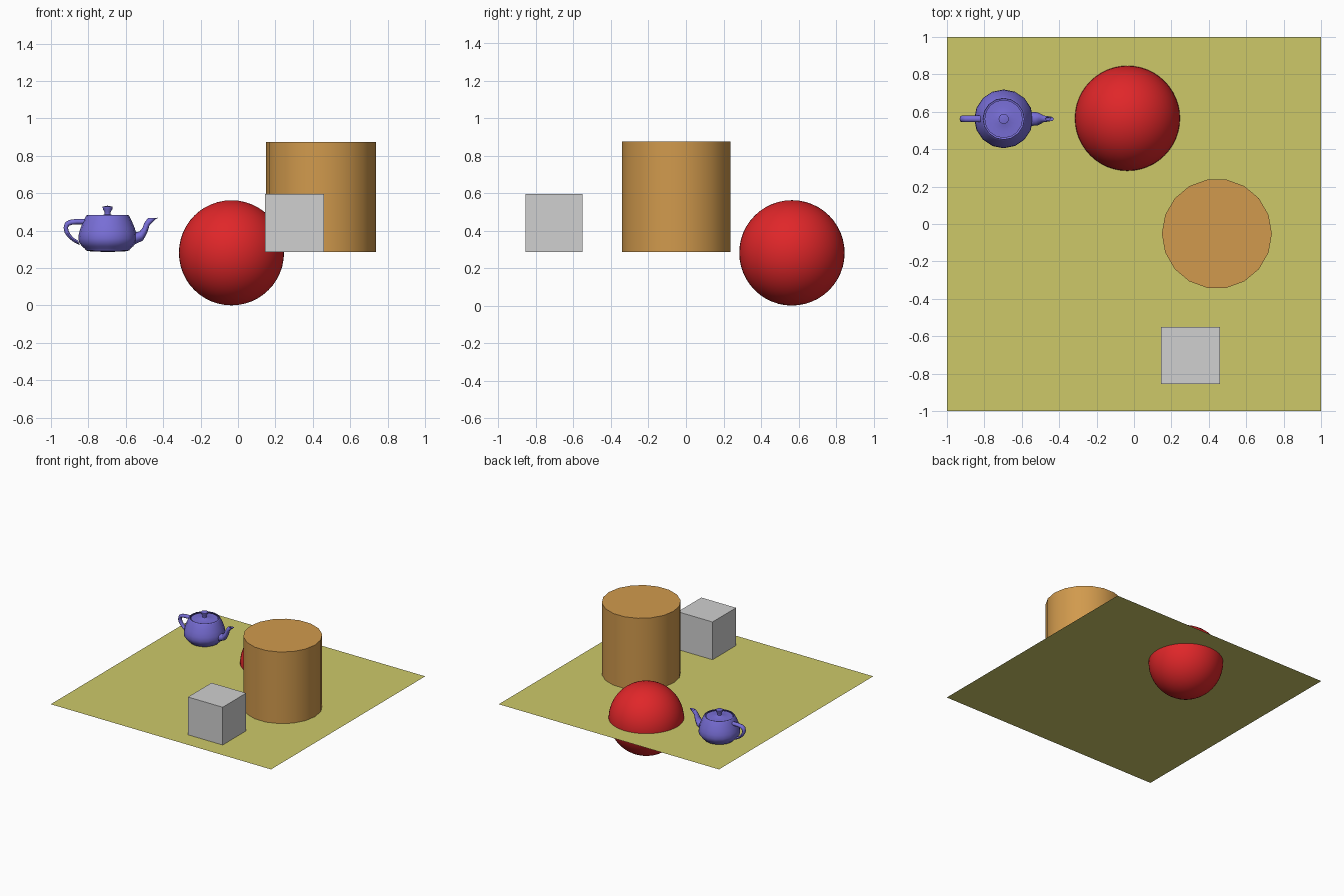
import bpy, bmesh, math
from mathutils import Matrix, Vector

cube = bpy.data.objects.get("Cube")
if cube:
    bpy.data.objects.remove(cube)

FLOOR = 0.285


def material(name, *srgb):
    col = [((c / 255 + 0.055) / 1.055) ** 2.4 for c in srgb] + [1]
    m = bpy.data.materials.new(name)
    m.use_nodes = True
    m.diffuse_color = col
    m.node_tree.nodes["Principled BSDF"].inputs["Base Color"].default_value = col
    return m


def add(name, bm, mat, smooth=None):
    bmesh.ops.remove_doubles(bm, verts=bm.verts, dist=1e-5)
    mesh = bpy.data.meshes.new(name)
    bm.to_mesh(mesh)
    bm.free()
    mesh.materials.append(mat)
    ob = bpy.data.objects.new(name, mesh)
    bpy.context.collection.objects.link(ob)
    if smooth:
        bpy.ops.object.select_all(action='DESELECT')
        ob.select_set(True)
        bpy.context.view_layer.objects.active = ob
        bpy.ops.object.shade_smooth_by_angle(angle=math.radians(smooth))
    return ob


def bezier(a, b, c, d, n=4):
    a, b, c, d = (Vector(p) for p in (a, b, c, d))
    return [a * (1-t)**3 + b * 3*t*(1-t)**2 + c * 3*t*t*(1-t) + d * t**3
            for t in (i / n for i in range(n + 1))]


def chain(*curves):
    return [p for c in curves for p in bezier(*c)]


def loft(rings, bm):
    # Skin between successive closed rings, skipping collapsed faces
    rows = [[bm.verts.new(p) for p in r] for r in rings]
    for r, s in zip(rows, rows[1:]):
        for i in range(len(r)):
            j = (i + 1) % len(r)
            bm.faces.new((r[i], r[j], s[j], s[i]))


# Teapot space: axis at the origin, base on zero
POT = Matrix.Translation((-0.697, 0.562, FLOOR + 0.001)) @ Matrix.Scale(0.0785, 4)


def finish_pot(name, bm):
    bm.transform(POT)
    bmesh.ops.remove_doubles(bm, verts=bm.verts, dist=1e-5)
    bmesh.ops.dissolve_degenerate(bm, dist=1e-6, edges=bm.edges)
    bmesh.ops.recalc_face_normals(bm, faces=bm.faces)
    add(name, bm, violet, 60)


def lathe(name, profile, sides=16):
    bm = bmesh.new()
    loft([[(r * math.cos(k * math.tau / sides), r * math.sin(k * math.tau / sides), z)
           for k in range(sides)] for r, z in profile], bm)
    finish_pot(name, bm)


def tube(name, upper, lower, widths):
    # Rounded cross-section spanning an upper and a lower side curve
    bm = bmesh.new()
    rings = []
    for p, q, w in zip(upper, lower, widths):
        ring = []
        for k in range(8):
            side = 1 if k < 4 else -1
            t = k / 4 if k < 4 else 2 - k / 4
            m = p.lerp(q, t * t * (3 - 2 * t))
            ring.append((m.x, side * 3 * w * t * (1 - t), m.y))
        rings.append(ring)
    loft(rings, bm)
    finish_pot(name, bm)


olive = material("olive ground", 205, 201, 105)
red = material("red", 224, 38, 41)
ochre = material("ochre", 209, 154, 77)
grey = material("light grey", 208, 208, 208)
violet = material("violet", 120, 110, 214)

# Ground sheet
bm = bmesh.new()
bmesh.ops.create_grid(bm, x_segments=1, y_segments=1, size=1,
                      matrix=Matrix.Translation((0, 0, FLOOR)))
add("ground", bm, olive)

# Ball, half sunk through the ground
bm = bmesh.new()
bmesh.ops.create_uvsphere(bm, u_segments=48, v_segments=24, radius=0.281,
                          matrix=Matrix.Translation((-0.035, 0.565, 0.281)))
add("ball", bm, red, 30)

# Eighteen-sided drum
bm = bmesh.new()
place = Matrix.Translation((0.443, -0.052, FLOOR + 0.295)) @ Matrix.Rotation(math.pi / 2, 4, 'Z')
bmesh.ops.create_cone(bm, cap_ends=True, segments=18, radius1=0.294, radius2=0.294,
                      depth=0.588, matrix=place)
add("drum", bm, ochre, 30)

# Box
bm = bmesh.new()
bmesh.ops.create_cube(bm, size=1, matrix=Matrix.Translation((0.303, -0.704, FLOOR + 0.156))
                      @ Matrix.Diagonal((0.315, 0.305, 0.31, 1)))
add("box", bm, grey)

# Teapot body, from base to rim
lathe("teapot_body", chain(
    ((0, 0), (1.43, 0), (1.5, 0.08), (1.5, 0.15)),
    ((1.5, 0.15), (1.5, 0.23), (2, 0.45), (2, 0.9)),
    ((2, 0.9), (2, 1.35), (1.75, 1.88), (1.5, 2.4)),
    ((1.5, 2.4), (1.44, 2.53), (1.34, 2.53), (1.4, 2.4))))

# Teapot lid with knob
lathe("teapot_lid", chain(
    ((1.3, 2.4), (1.3, 2.4), (0.4, 2.4), (0.2, 2.55)),
    ((0.2, 2.55), (0, 2.7), (0.8, 3.15), (0, 3.15))))

# Teapot handle
tube("teapot_handle",
     chain(((-1.5, 2.25), (-2.5, 2.25), (-3, 2.25), (-3, 1.65)),
           ((-3, 1.65), (-3, 1.2), (-2.65, 0.79), (-1.9, 0.45))),
     chain(((-1.6, 1.88), (-2.3, 1.88), (-2.7, 1.88), (-2.7, 1.65)),
           ((-2.7, 1.65), (-2.7, 1.43), (-2.5, 0.98), (-2, 0.75))),
     [0.3] * 10)

# Teapot spout with its turned-in lip
tube("teapot_spout",
     chain(((1.7, 1.28), (2.6, 1.28), (2.3, 1.95), (2.7, 2.25)),
           ((2.7, 2.25), (2.8, 2.33), (2.9, 2.33), (2.8, 2.25))),
     chain(((1.7, 0.45), (3.1, 0.68), (2.4, 1.88), (3.3, 2.25)),
           ((3.3, 2.25), (3.53, 2.34), (3.45, 2.36), (3.2, 2.25))),
     [w[0] for w in chain(((0.66, 0), (0.66, 0), (0.25, 0), (0.25, 0)),
                          ((0.25, 0), (0.25, 0), (0.15, 0), (0.15, 0)))])
